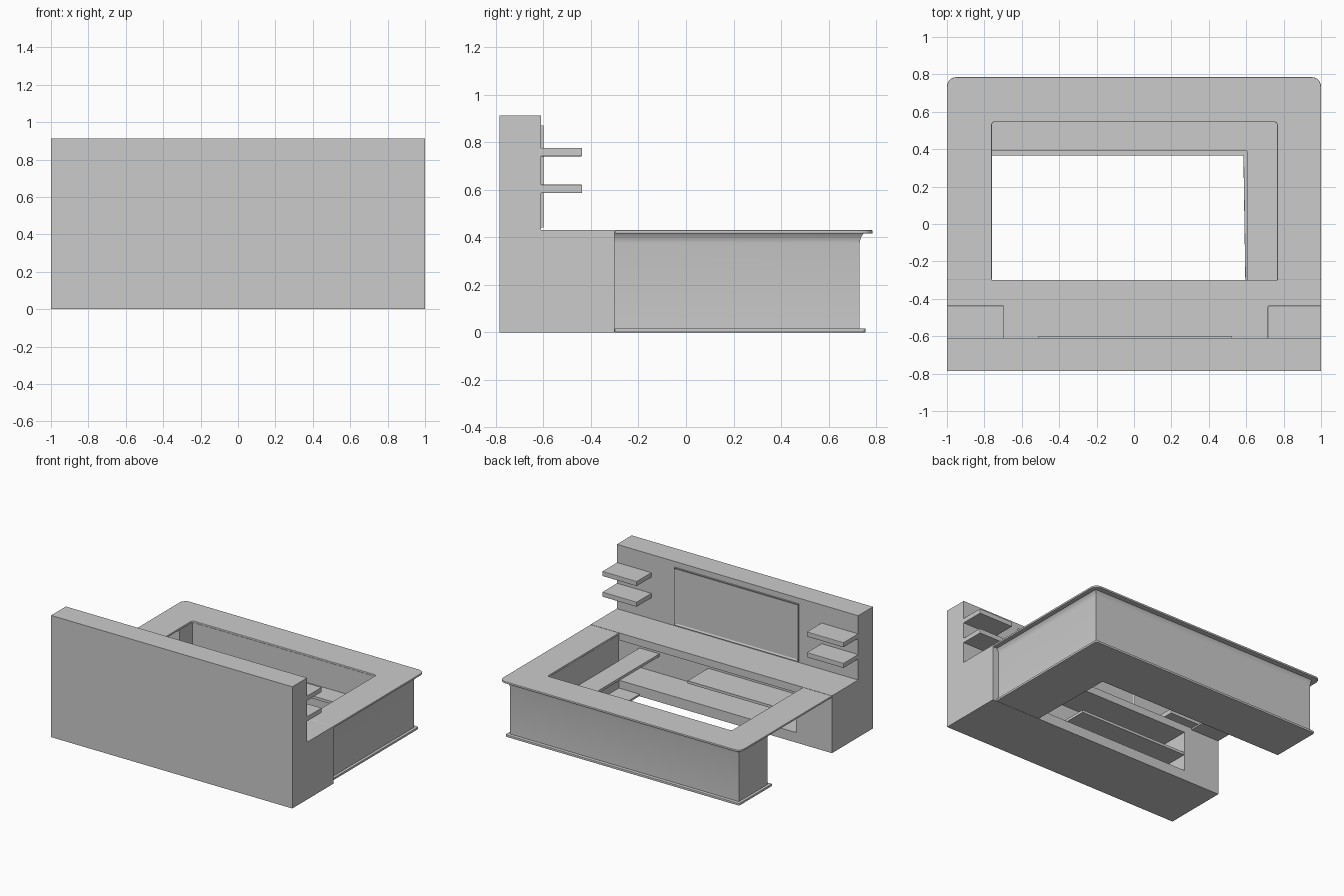
import bpy, bmesh
from math import sin, cos, pi

if "Cube" in bpy.data.objects:
    bpy.data.objects.remove(bpy.data.objects["Cube"])


def make_object(name, bm):
    bmesh.ops.recalc_face_normals(bm, faces=bm.faces)
    me = bpy.data.meshes.new(name)
    bm.to_mesh(me)
    bm.free()
    ob = bpy.data.objects.new(name, me)
    bpy.context.collection.objects.link(ob)
    return ob


def loft(name, loops):
    """Closed solid through a stack of matching outlines."""
    bm = bmesh.new()
    rings = [[bm.verts.new(p) for p in loop] for loop in loops]
    for a, b in zip(rings, rings[1:]):
        for i in range(len(a)):
            j = (i + 1) % len(a)
            bm.faces.new((a[i], a[j], b[j], b[i]))
    bm.faces.new(rings[0])
    bm.faces.new(rings[-1])
    return make_object(name, bm)


def slab(name, outline, z0, z1):
    return loft(name, [[(x, y, z) for x, y in outline] for z in (z0, z1)])


def box(name, x0, x1, y0, y1, z0, z1):
    return slab(name, [(x0, y0), (x1, y0), (x1, y1), (x0, y1)], z0, z1)


def arc(cx, cy, r, start, end, n=8):
    return [(cx + r * cos((start + (end - start) * i / n) * pi / 180),
             cy + r * sin((start + (end - start) * i / n) * pi / 180)) for i in range(n + 1)]


def bevel(ob, width, segments=2):
    m = ob.modifiers.new("edge_softening", 'BEVEL')
    m.width, m.segments, m.limit_method = width, segments, 'ANGLE'


# Tall wall and low cabinet as one side profile, with an open niche cut in it
profile = [(-.785, 0), (-.30, 0), (-.30, .43), (-.61, .43), (-.61, .912), (-.785, .912)]
cabinet = loft("wall_and_cabinet", [[(x, y, z) for y, z in profile] for x in (-1, 1)])
cutter = box("niche_cutter", -.70, .94, -.55, -.2, .075, .375)
cut = cabinet.modifiers.new("niche", 'BOOLEAN')
cut.object, cut.operation, cut.solver = cutter, 'DIFFERENCE', 'EXACT'
cutter.hide_render = True
cutter.hide_set(True)

# Shelf inside the cabinet niche
box("niche_shelf", -.70, .2, -.55, -.305, .2, .22)

# U-shaped countertop with rounded outer and inner corners
top = ([(-1, -.30)] + arc(-.95, .735, .05, 180, 90) + arc(.95, .735, .05, 90, 0)
       + [(1, -.30), (.765, -.30)] + arc(.75, .53, .015, 0, 90, 4)
       + arc(-.745, .53, .015, 90, 180, 4) + [(-.76, -.30)])
bevel(slab("countertop", top, .415, .43), .004)


# L-shaped counter body that flares out below the countertop
def body_loop(z, o):
    return [(x, y, z) for x, y in (
        (-.95, .73 + o), (-.95, .39), (-.76, .39), (-.76, .545), (.765, .545),
        (.765, -.30), (.95 + o, -.30), (.95 + o, .73 + o))]


body = loft("counter_body", [body_loop(z, o) for z, o in
            ((.016, 0), (.375, 0), (.39, .003), (.405, .009), (.416, .017))])
for p in body.data.polygons:
    p.use_smooth = True
bpy.context.view_layer.objects.active = body
body.select_set(True)
bpy.ops.object.shade_smooth_by_angle()

# Inner L-shaped shelf running into the cabinet niche
slab("counter_shelf", [(-.77, .39), (.605, .39), (.605, -.55), (.77, -.55),
                       (.77, .55), (-.77, .55)], .2, .22)

# Plinth under the counter
plinth = slab("plinth", [(-.97, .365), (.585, .365), (.595, -.30), (.97, -.30)]
              + arc(.955, .74, .015, 0, 90, 4) + arc(-.955, .74, .015, 90, 180, 4), 0, .017)
bevel(plinth, .003)

# Two wall shelves at each end of the wall
for side, x0, x1 in (("left", -1, -.695), ("right", .715, 1)):
    for level, z in (("lower", .585), ("upper", .74)):
        bevel(box(f"{level}_{side}_wall_shelf", x0, x1, -.615, -.437, z, z + .036), .003)

# Wall screen: slab with its face inset and pushed in to leave a frame
bm = bmesh.new()
bmesh.ops.create_cube(bm, size=1)
for v in bm.verts:
    v.co = (v.co.x * 1.03 + .005, v.co.y * .02 - .609, v.co.z * .43 + .655)
front = [f for f in bm.faces if f.calc_center_median().y > -.6]
bmesh.ops.inset_region(bm, faces=front, thickness=.018)
bmesh.ops.translate(bm, verts=front[0].verts, vec=(0, -.006, 0))
make_object("wall_screen", bm)
